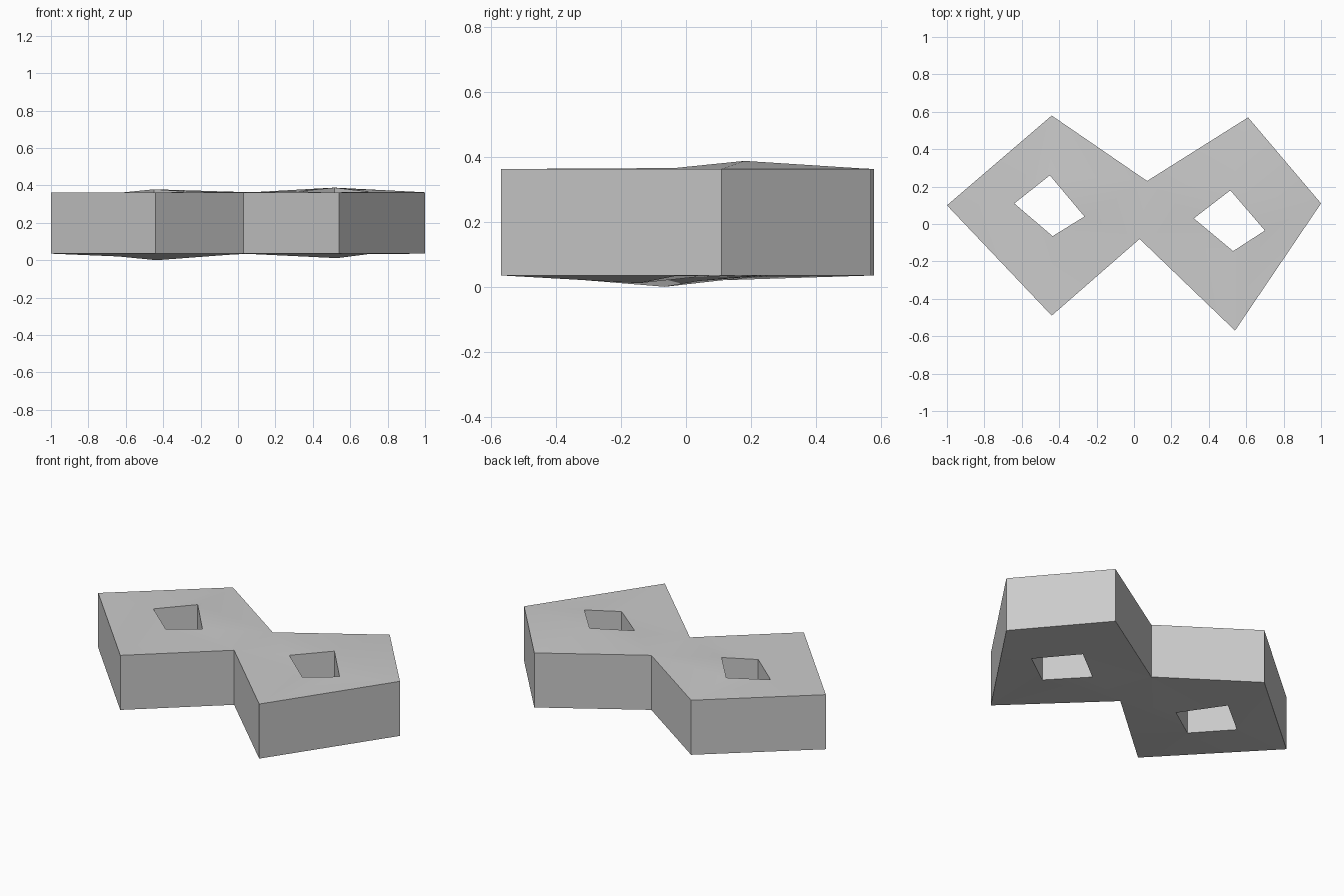
import bpy
import bmesh
import math

cube = bpy.data.objects.get("Cube")
if cube:
    bpy.data.objects.remove(cube, do_unlink=True)

grey = bpy.data.materials.new("light grey")
grey.use_nodes = True
colour = (0.6, 0.6, 0.6, 1)
grey.diffuse_color = colour
grey.node_tree.nodes["Principled BSDF"].inputs["Base Color"].default_value = colour

LOW, HIGH = 0.035, 0.363

# Outer outline of the two joined blocks (clockwise from above)
outline = {"left": (-1, 0.1), "left_back": (-0.44, 0.58), "waist_back": (0.07, 0.23),
           "right_back": (0.61, 0.57), "right": (1, 0.11), "right_front": (0.54, -0.57),
           "waist_front": (0.03, -0.08), "left_front": (-0.44, -0.49)}

# Hole corners: x, y, bottom z, top z (rims are slightly uneven)
holes = [
    [(-0.64, 0.11, 0.02, 0.36), (-0.45, 0.26, 0.035, 0.379),
     (-0.265, 0.04, 0.018, 0.367), (-0.435, -0.065, 0, 0.36)],
    [(0.32, 0.03, 0.03, 0.368), (0.515, 0.18, 0.035, 0.388),
     (0.7, -0.035, 0.033, 0.366), (0.53, -0.145, 0.011, 0.36)],
]

bm = bmesh.new()
outer = {n: (bm.verts.new((x, y, LOW)), bm.verts.new((x, y, HIGH)))
         for n, (x, y) in outline.items()}
inner = [[(bm.verts.new((x, y, a)), bm.verts.new((x, y, b))) for x, y, a, b in hole]
         for hole in holes]


def wall_loop(pairs):
    for p, q in zip(pairs, pairs[1:] + pairs[:1]):
        bm.faces.new((p[0], q[0], q[1], p[1]))


# Upright walls outside and inside the holes
wall_loop(list(outer.values()))
for hole in inner:
    wall_loop(hole)

# Top and bottom skins, fanned between outline and hole corners
rings = [
    (["left", "left_back", "waist_back", "waist_front", "left_front"], [0, 1, 2, 2, 3]),
    (["waist_back", "right_back", "right", "right_front", "waist_front"], [0, 1, 2, 3, 0]),
]
for hole, (names, corners) in zip(inner, rings):
    for i, name in enumerate(names):
        j = (i + 1) % len(names)
        for level in (0, 1):
            face = [outer[name][level], outer[names[j]][level],
                    hole[corners[j]][level], hole[corners[i]][level]]
            bm.faces.new(list(dict.fromkeys(face)))

bmesh.ops.triangulate(bm, faces=bm.faces[:])
bmesh.ops.recalc_face_normals(bm, faces=bm.faces[:])
mesh = bpy.data.meshes.new("double_block")
bm.to_mesh(mesh)
bm.free()
mesh.materials.append(grey)
block = bpy.data.objects.new("double_block", mesh)
bpy.context.collection.objects.link(block)

# Soft top and bottom, crisp corners
for other in bpy.context.selected_objects:
    other.select_set(False)
block.select_set(True)
bpy.context.view_layer.objects.active = block
bpy.ops.object.shade_smooth_by_angle(angle=math.radians(30))
